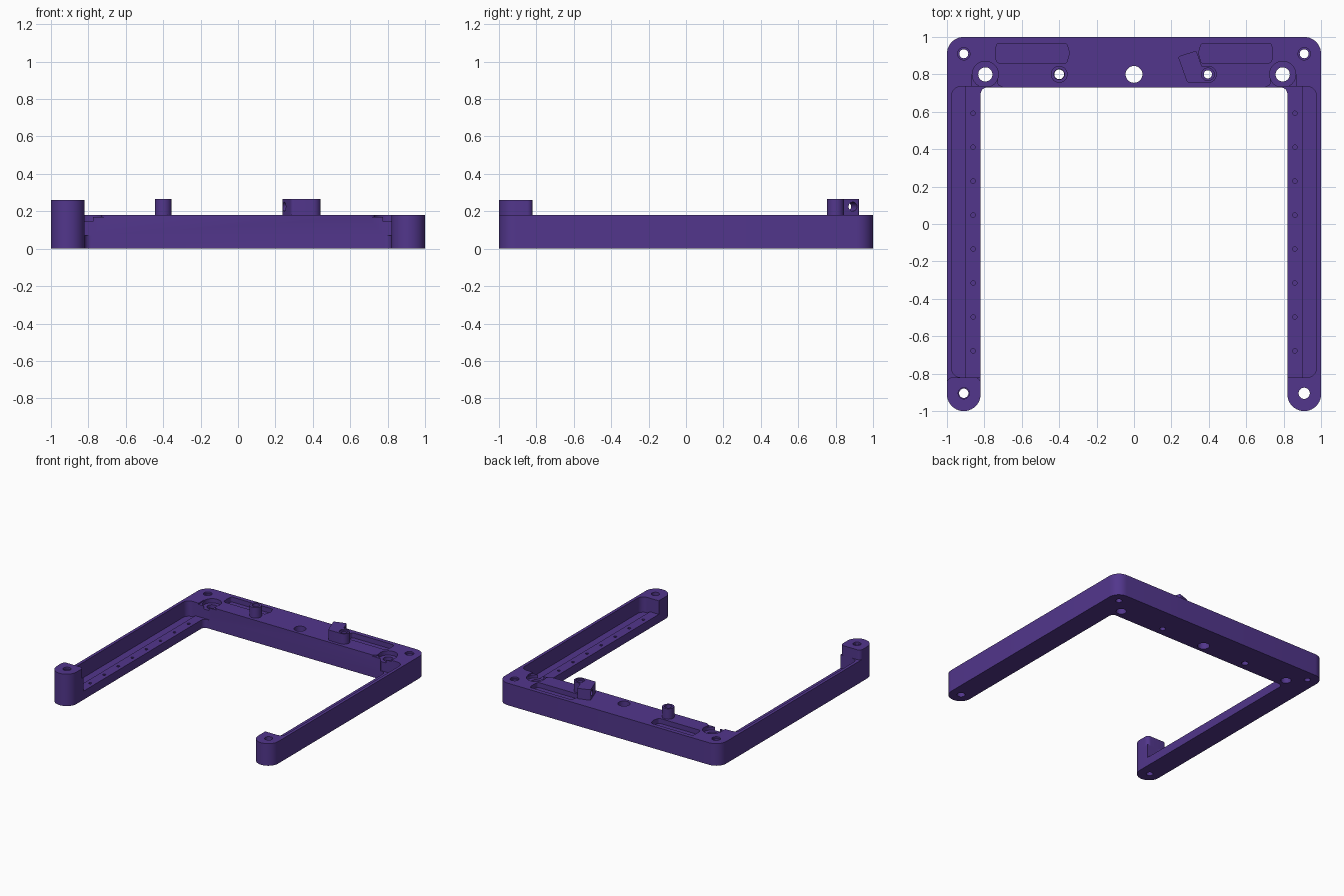
import bpy, bmesh, math
from mathutils import Vector

if "Cube" in bpy.data.objects:
    bpy.data.objects.remove(bpy.data.objects["Cube"])

purple = bpy.data.materials.new("purple plastic")
purple.diffuse_color = (0.084, 0.037, 0.262, 1)
purple.use_nodes = True
purple.node_tree.nodes["Principled BSDF"].inputs["Base Color"].default_value = purple.diffuse_color
H, TOP = 0.18, 0.265          # frame height, raised part height
FLOOR, LEDGE = 0.07, 0.055    # arm channel levels


def rounded(points, steps=8):
    """Outline from (x, y, corner radius) points."""
    out = []
    n = len(points)
    for i, (x, y, r) in enumerate(points):
        p = Vector((x, y))
        if r == 0:
            out.append(p)
            continue
        a = (Vector(points[i - 1][:2]) - p).normalized()
        b = (Vector(points[(i + 1) % n][:2]) - p).normalized()
        half = a.angle(b) / 2
        d = r / math.tan(half)
        c = p + (a + b).normalized() * (r / math.sin(half))
        v0, v1 = p + a * d - c, p + b * d - c
        ang = v0.angle_signed(v1)      # clockwise positive
        for k in range(steps + 1):
            t = -ang * k / steps
            out.append(c + Vector((v0.x * math.cos(t) - v0.y * math.sin(t),
                                   v0.x * math.sin(t) + v0.y * math.cos(t))))
    return out


def circle(x, y, r, n=32):
    return [Vector((x + r * math.cos(2 * math.pi * k / n),
                    y + r * math.sin(2 * math.pi * k / n))) for k in range(n)]


def prism(name, outline, z0, z1):
    bm = bmesh.new()
    f = bm.faces.new([bm.verts.new((p[0], p[1], z0)) for p in outline])
    ext = bmesh.ops.extrude_face_region(bm, geom=[f])
    for v in ext["geom"]:
        if isinstance(v, bmesh.types.BMVert):
            v.co.z = z1
    bmesh.ops.recalc_face_normals(bm, faces=bm.faces)
    me = bpy.data.meshes.new(name)
    bm.to_mesh(me)
    bm.free()
    me.materials.append(purple)
    ob = bpy.data.objects.new(name, me)
    bpy.context.collection.objects.link(ob)
    return ob


def apply_boolean(ob, other, op):
    mod = ob.modifiers.new("bool", "BOOLEAN")
    mod.operation, mod.solver, mod.object = op, "EXACT", other
    bpy.context.view_layer.objects.active = ob
    bpy.ops.object.modifier_apply(modifier=mod.name)
    bpy.data.objects.remove(other)


def cut(ob, outline, z0, z1):
    apply_boolean(ob, prism("cutter", outline, z0, z1), "DIFFERENCE")


def drill(ob, x, y, r, z0=-0.1, z1=0.4, n=32):
    cut(ob, circle(x, y, r, n), z0, z1)


def mirror(points, s):
    return [(s * x, y, r) for x, y, r in points]


# U-shaped frame
frame = prism("frame", rounded([
    (-1, 1, .09), (1, 1, .09), (1, -1, .0895), (.82, -1, .0895),
    (.82, .73, .035), (-.82, .73, .035), (-.82, -1, .0895), (-1, -1, .0895)], 10), 0, H)

for s in (-1, 1):
    # stepped channel along each arm, open to the inside
    cut(frame, rounded(mirror([(.975, .735, .05), (.975, -.82, .05),
                               (.775, -.82, 0), (.775, .735, 0)], s)), FLOOR, .4)
    cut(frame, rounded(mirror([(.975, .735, .05), (.975, -.82, .05),
                               (.90, -.82, 0), (.90, .735, 0)], s)), LEDGE, .4)
    # row of small blind holes
    for k in range(8):
        drill(frame, s * .86, .592 - k * .1815, .012, FLOOR - .025, .1, 12)
    # shallow cable relief and counterbored hole
    cut(frame, rounded(mirror([(.87, .70, 0), (.87, .80, 0), (.73, .80, .03),
                               (.73, .745, .015), (.70, .73, 0), (.70, .70, 0)], s)), H - .01, .4)
    drill(frame, s * .795, .80, .07, H - .035)
    drill(frame, s * .795, .80, .038)
    # corner screw holes
    drill(frame, s * .91, .91, .033, H - .012)
    drill(frame, s * .91, .91, .024)
    # long magnet slots
    cut(frame, rounded(mirror([(.735, .965, .015), (.74, .915, .03), (.735, .86, .02),
                               (.36, .86, .015), (.345, .915, .03), (.36, .965, .015)], s)),
        H - .04, .4)

drill(frame, 0, .80, .045)
drill(frame, -.4, .80, .026)
drill(frame, .395, .80, .022)
drill(frame, -.91, -.905, .025)
drill(frame, .91, -.905, .03)

# raised end post on the left arm
post = prism("left_end_post", rounded([(-1, -.82, .03), (-.82, -.82, .03),
                                       (-.82, -1, .0895), (-1, -1, .0895)], 10), H, .26)
drill(post, -.91, -.905, .03, .245)
drill(post, -.91, -.905, .025)

# round hollow peg
peg = prism("round_peg", circle(-.4, .80, .045), H, TOP)
drill(peg, -.4, .80, .028)

# angled bracket with a rounded foot
bracket = prism("angled_bracket", rounded([
    (.235, .895, .01), (.333, .927, .01), (.362, .845, 0), (.442, .845, .044),
    (.442, .755, .044), (.285, .755, .02)]), H, TOP)
drill(bracket, .395, .80, .034, TOP - .012)
drill(bracket, .395, .80, .022)
# cross hole through the bracket's upper end
pin = prism("cutter", circle(0, 0, .024), -.15, .15)
pin.rotation_euler = (0, math.pi / 2, math.radians(18))
pin.location = (.30, .877, .225)
bpy.context.view_layer.update()
apply_boolean(bracket, pin, "DIFFERENCE")

# smooth the curved walls, keep edges sharp
for ob in (frame, post, peg, bracket):
    bpy.ops.object.select_all(action="DESELECT")
    ob.select_set(True)
    bpy.context.view_layer.objects.active = ob
    bpy.ops.object.shade_smooth_by_angle(angle=math.radians(30))
